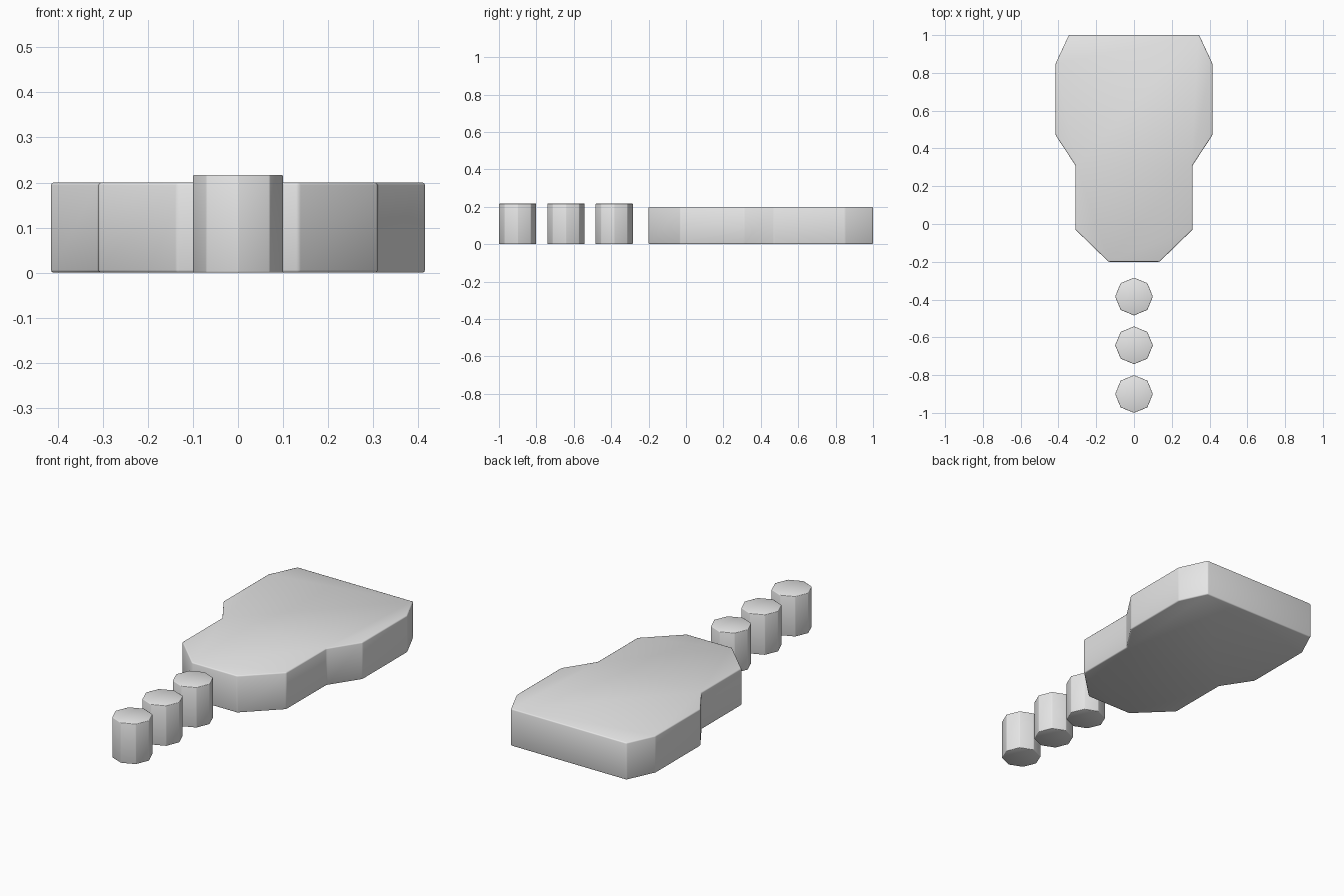
import bpy, bmesh
from math import cos, sin, pi, radians

cube = bpy.data.objects.get("Cube")
if cube:
    bpy.data.objects.remove(cube, do_unlink=True)

# The single grey material
grey = bpy.data.materials.new("plain grey")
grey.use_nodes = True
grey.diffuse_color = (0.8, 0.8, 0.8, 1)
grey.node_tree.nodes["Principled BSDF"].inputs["Base Color"].default_value = (0.8, 0.8, 0.8, 1)


def prism(name, outline, height, bevel, y=0.0):
    """Extrude a flat outline upward, with softly rounded edges."""
    bm = bmesh.new()
    base = bm.faces.new([bm.verts.new((px, py, 0)) for px, py in outline])
    top = bmesh.ops.extrude_face_region(bm, geom=[base])["geom"]
    bmesh.ops.translate(bm, vec=(0, 0, height),
                        verts=[v for v in top if isinstance(v, bmesh.types.BMVert)])
    bmesh.ops.recalc_face_normals(bm, faces=bm.faces)
    mesh = bpy.data.meshes.new(name)
    bm.to_mesh(mesh)
    bm.free()
    mesh.materials.append(grey)
    obj = bpy.data.objects.new(name, mesh)
    obj.location.y = y
    bpy.context.collection.objects.link(obj)
    mod = obj.modifiers.new("rounded edges", "BEVEL")
    mod.width = bevel
    mod.segments = 2
    mod.limit_method = "ANGLE"
    mod.angle_limit = radians(20)
    mesh.shade_smooth()
    return obj


# Broad slab, mirrored from its left half outline
half = [(0.135, -0.2), (0.31, -0.03), (0.31, 0.31),
        (0.415, 0.47), (0.415, 0.85), (0.345, 1.0)]
prism("body_slab", half + [(-x, y) for x, y in reversed(half)], 0.2, 0.006)

# Row of three octagonal pegs in front of the slab
octagon = [(0.1 * cos(i * pi / 4), 0.1 * sin(i * pi / 4)) for i in range(8)]
for i, name in enumerate(("front_peg", "middle_peg", "rear_peg")):
    prism(name, octagon, 0.217, 0.003, y=-0.9 + 0.258 * i)
